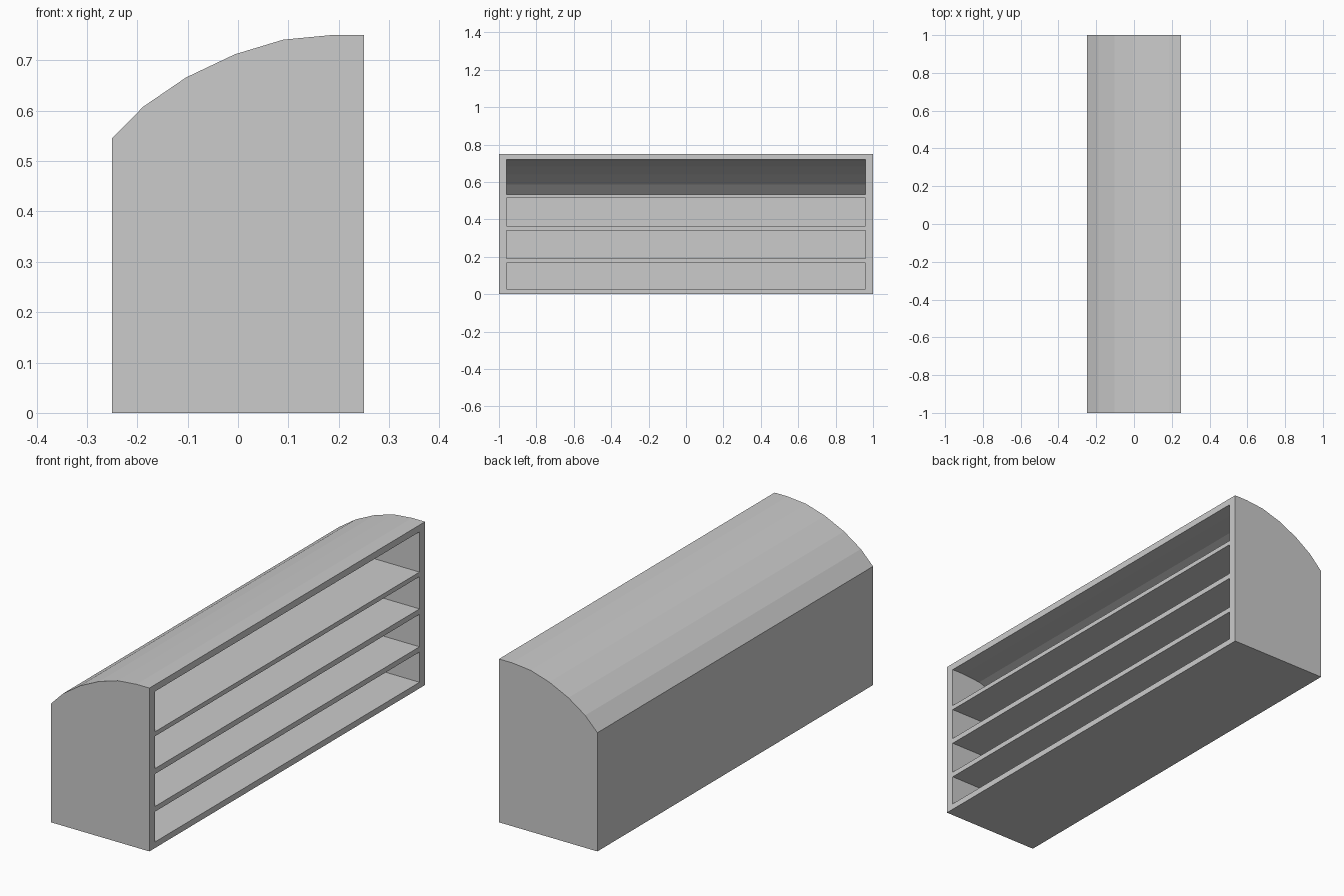
import bpy, bmesh

if "Cube" in bpy.data.objects:
    bpy.data.objects.remove(bpy.data.objects["Cube"])


def add_prism(bm, profile, half_len):
    """Extrude an (x, z) profile along y, centred on y = 0."""
    face = bm.faces.new([bm.verts.new((x, -half_len, z)) for x, z in profile])
    ext = bmesh.ops.extrude_face_region(bm, geom=[face])
    verts = [v for v in ext["geom"] if isinstance(v, bmesh.types.BMVert)]
    bmesh.ops.translate(bm, verts=verts, vec=(0, 2 * half_len, 0))


def make_object(name, profiles, half_len):
    bm = bmesh.new()
    for profile in profiles:
        add_prism(bm, profile, half_len)
    bmesh.ops.recalc_face_normals(bm, faces=bm.faces[:])
    mesh = bpy.data.meshes.new(name)
    bm.to_mesh(mesh)
    bm.free()
    obj = bpy.data.objects.new(name, mesh)
    bpy.context.collection.objects.link(obj)
    return obj


# Cabinet body with faceted curved roof
roof = [(0.25, 0.75), (0.185, 0.75), (0.09, 0.741), (-0.006, 0.712),
        (-0.103, 0.666), (-0.188, 0.608), (-0.25, 0.545)]
cabinet = make_object("shelf_cabinet", [[(-0.25, 0), (0.25, 0)] + roof], 1.0)

# Compartments: three box-shaped bays and one under the curved roof
BACK, OPEN = -0.22, 0.3
bays = [[(BACK, lo), (OPEN, lo), (OPEN, hi), (BACK, hi)]
        for lo, hi in ((0.028, 0.167), (0.191, 0.34), (0.365, 0.513))]
bays.append([(BACK, 0.534), (OPEN, 0.534), (OPEN, 0.719), (0.187, 0.719),
             (0.096, 0.711), (0.004, 0.683), (-0.088, 0.64),
             (-0.169, 0.585)])
cutter = make_object("compartment_cutter", bays, 0.96)
cutter.hide_render = True
cutter.hide_set(True)
cutter.display_type = 'WIRE'

# Hollow out the shelves
cut = cabinet.modifiers.new("compartments", 'BOOLEAN')
cut.operation = 'DIFFERENCE'
cut.solver = 'EXACT'
cut.object = cutter
